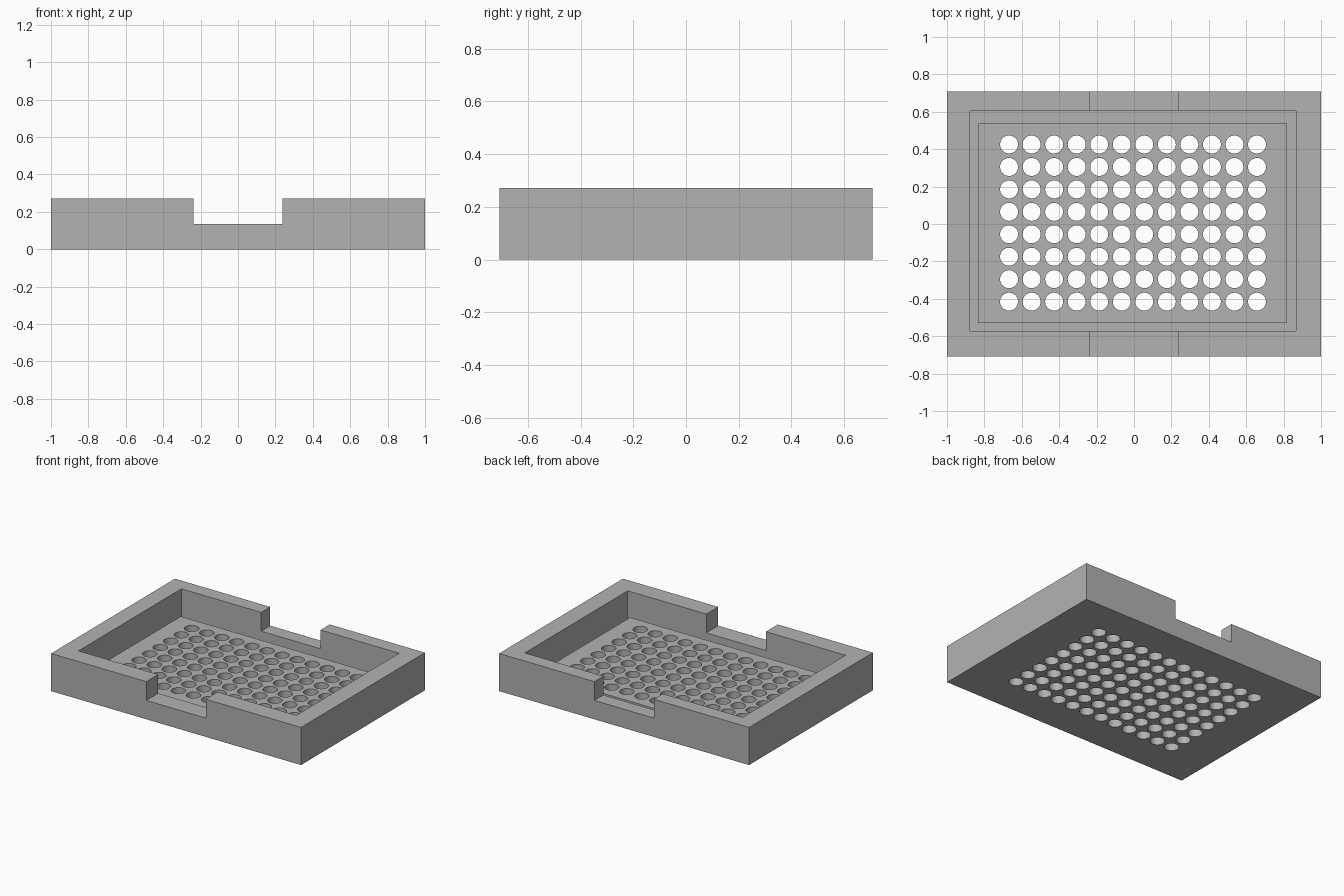
import bpy
import bmesh
from mathutils import Matrix

if "Cube" in bpy.data.objects:
    bpy.data.objects.remove(bpy.data.objects["Cube"], do_unlink=True)

WIDTH, DEPTH, HEIGHT = 2.0, 1.416, 0.272
DECK_Z, MOAT_Z, NOTCH_Z = 0.109, 0.068, 0.136

grey = bpy.data.materials.new("plain grey")
grey.use_nodes = True
grey.diffuse_color = (0.448, 0.448, 0.448, 1)
grey.node_tree.nodes["Principled BSDF"].inputs["Base Color"].default_value = grey.diffuse_color


def make_object(name, bm):
    mesh = bpy.data.meshes.new(name)
    bm.to_mesh(mesh)
    bm.free()
    mesh.materials.append(grey)
    obj = bpy.data.objects.new(name, mesh)
    bpy.context.collection.objects.link(obj)
    return obj


def box(name, x0, x1, y0, y1, z0, z1):
    bm = bmesh.new()
    centre = Matrix.Translation(((x0 + x1) / 2, (y0 + y1) / 2, (z0 + z1) / 2))
    size = Matrix.Diagonal((x1 - x0, y1 - y0, z1 - z0, 1))
    bmesh.ops.create_cube(bm, size=1, matrix=centre @ size)
    return make_object(name, bm)


def combine(target, other, operation):
    mod = target.modifiers.new(other.name, 'BOOLEAN')
    mod.operation = operation
    mod.solver = 'EXACT'
    mod.object = other
    bpy.context.view_layer.objects.active = target
    bpy.ops.object.modifier_apply(modifier=mod.name)
    bpy.data.objects.remove(other, do_unlink=True)


# Solid tray block
tray = box("plate_tray", -WIDTH / 2, WIDTH / 2, -DEPTH / 2, DEPTH / 2, 0, HEIGHT)

# Pocket with a raised deck inside, leaving a narrow moat along the walls
combine(tray, box("pocket", -0.876, 0.867, -0.572, 0.604, MOAT_Z, 0.5), 'DIFFERENCE')
combine(tray, box("deck", -0.834, 0.817, -0.529, 0.537, 0.03, DECK_Z), 'UNION')

# Finger notches through the front and back walls
combine(tray, box("notches", -0.238, 0.238, -1, 1, NOTCH_Z, 0.5), 'DIFFERENCE')

# Grid of round through holes
bm = bmesh.new()
for col in range(12):
    for row in range(8):
        place = Matrix.Translation((-0.668 + col * 0.1205, -0.415 + row * 0.12, 0.05))
        bmesh.ops.create_cone(bm, cap_ends=True, segments=32, radius1=0.048,
                              radius2=0.048, depth=0.3, matrix=place)
combine(tray, make_object("holes", bm), 'DIFFERENCE')

# Smooth hole walls, sharp box edges
bpy.ops.object.select_all(action='DESELECT')
tray.select_set(True)
bpy.context.view_layer.objects.active = tray
bpy.ops.object.shade_smooth_by_angle()
